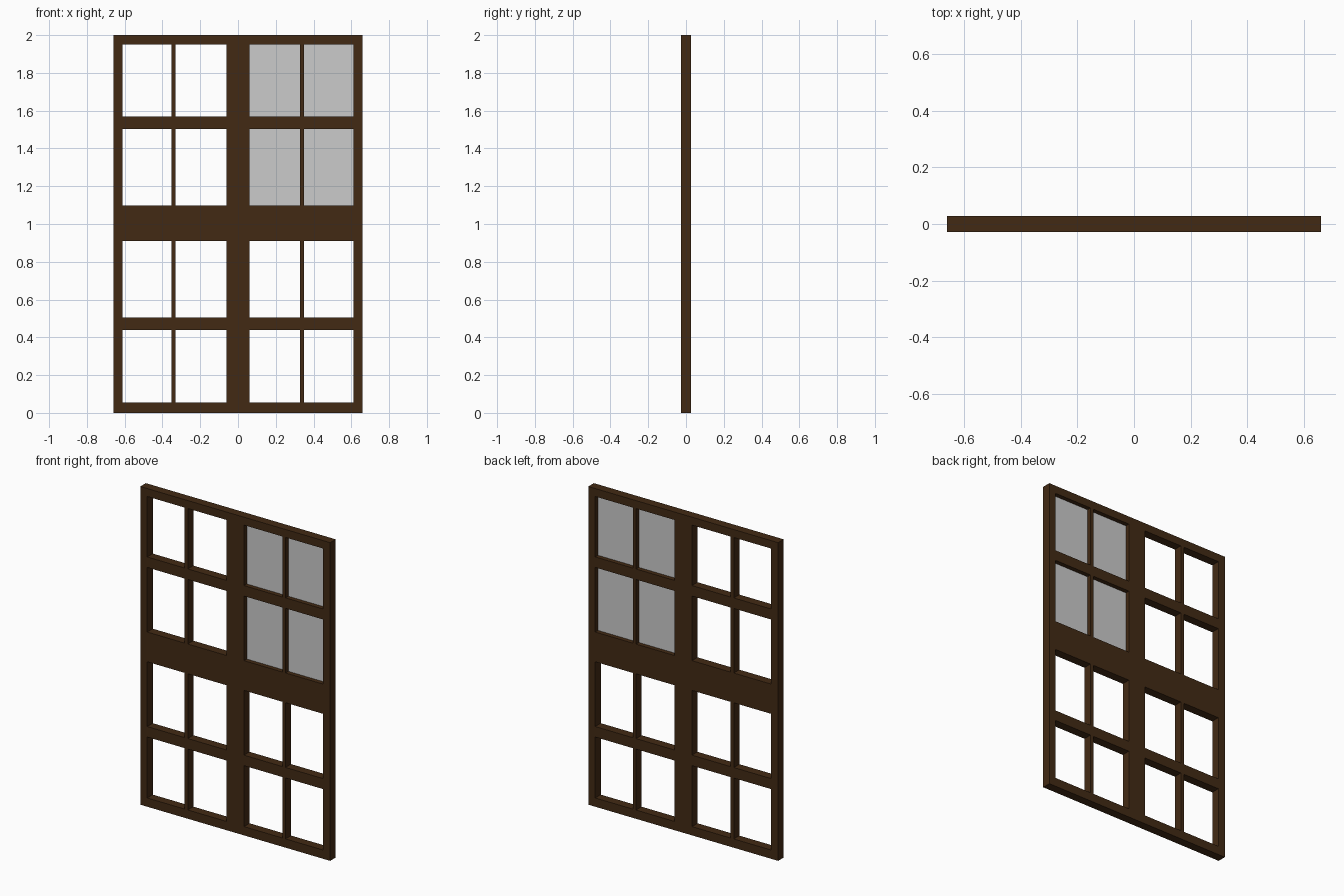
import bpy

if "Cube" in bpy.data.objects:
    bpy.data.objects.remove(bpy.data.objects["Cube"])


def material(name, colour):
    m = bpy.data.materials.new(name)
    m.diffuse_color = colour
    m.use_nodes = True
    m.node_tree.nodes["Principled BSDF"].inputs["Base Color"].default_value = m.diffuse_color
    return m


wood = material("dark_wood", (0.055, 0.023, 0.007, 1))
D = 0.0275  # half depth of the frame


def box(name, x0, x1, z0, z1, d=D, mat=wood):
    bpy.ops.mesh.primitive_cube_add(size=1, location=((x0 + x1) / 2, 0, (z0 + z1) / 2))
    o = bpy.context.object
    o.name = name
    o.scale = (x1 - x0, 2 * d, z1 - z0)
    if mat:
        o.data.materials.append(mat)
    return o


# Upright stiles and centre post
box("left_stile", -0.66, -0.612, 0, 2)
box("right_stile", 0.612, 0.66, 0, 2)
box("centre_post", -0.061, 0.061, 0, 2)

# Horizontal rails, fitted between the uprights on both sides
rails = [("bottom_rail", 0, 0.055), ("lower_rail", 0.438, 0.504), ("middle_rail", 0.911, 1.098),
         ("upper_rail", 1.504, 1.57), ("top_rail", 1.95, 2)]
sides = [("left", -0.612, -0.061, -0.341), ("right", 0.061, 0.612, 0.339)]
for side, x0, x1, xm in sides:
    for name, z0, z1 in rails:
        box(f"{side}_{name}", x0, x1, z0, z1)
    # Thin glazing bars between the rails
    for i in range(4):
        box(f"{side}_glazing_bar_{i + 1}", xm - 0.011, xm + 0.011, rails[i][2], rails[i + 1][1])

# Glass fills only the upper right group of openings
for zi in (2, 3):
    for name, x0, x1 in (("inner", 0.061, 0.328), ("outer", 0.35, 0.612)):
        bpy.ops.mesh.primitive_plane_add(size=1, rotation=(1.5707963, 0, 0))
        g = bpy.context.object
        z0, z1 = rails[zi][2], rails[zi + 1][1]
        g.name = f"{name}_glass_pane_{zi - 1}"
        g.location = ((x0 + x1) / 2, 0, (z0 + z1) / 2)
        g.scale = (x1 - x0, z1 - z0, 1)
